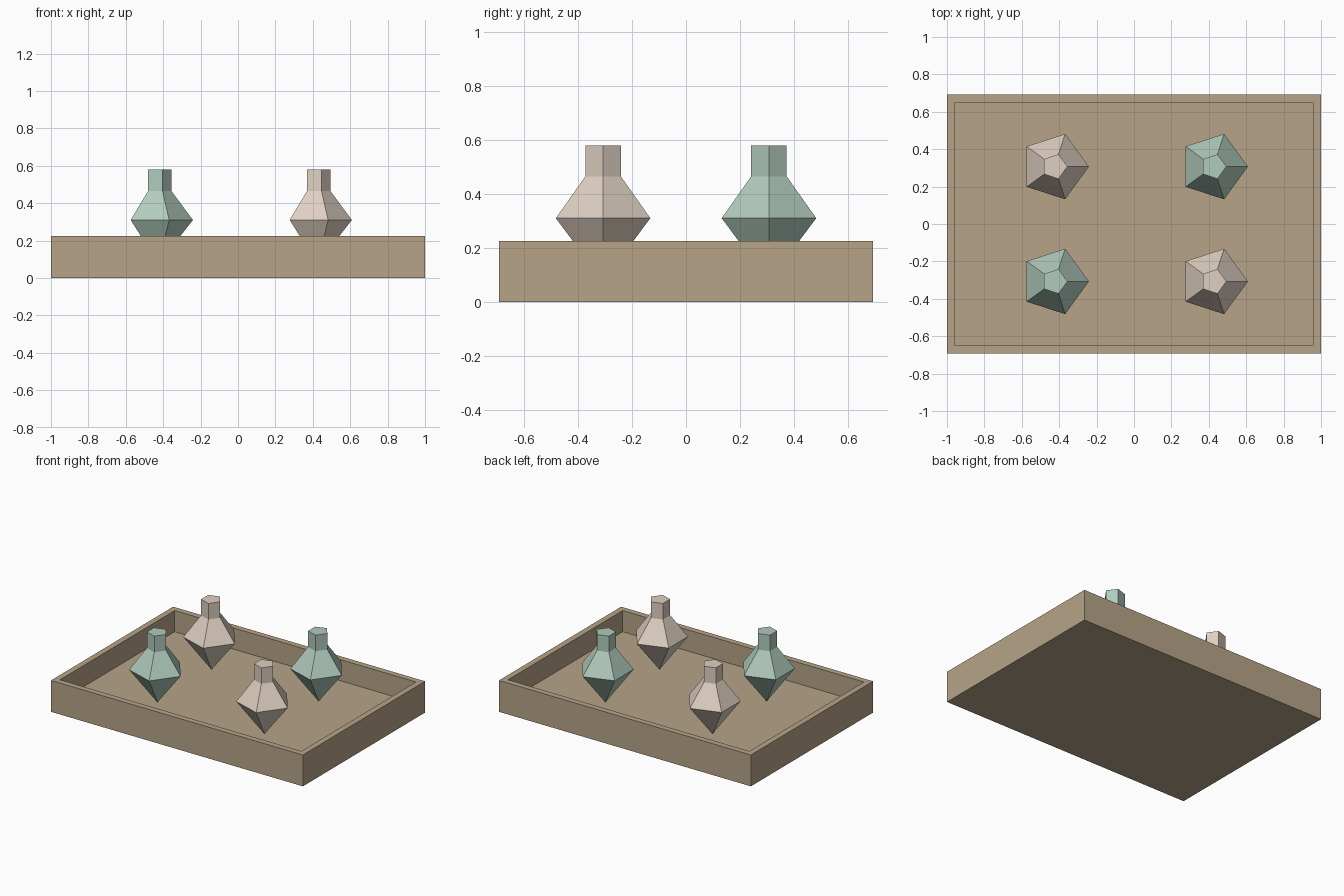
import bpy
import bmesh
from math import cos, sin, tau

cube = bpy.data.objects.get("Cube")
if cube:
    bpy.data.objects.remove(cube, do_unlink=True)


def make_material(name, rgb):
    """Flat material from 0-255 sRGB values, stored as linear."""
    linear = [((c / 255 + 0.055) / 1.055) ** 2.4 for c in rgb]
    mat = bpy.data.materials.new(name)
    mat.use_nodes = True
    mat.diffuse_color = (*linear, 1)
    bsdf = mat.node_tree.nodes["Principled BSDF"]
    bsdf.inputs["Base Color"].default_value = (*linear, 1)
    bsdf.inputs["Roughness"].default_value = 0.9
    return mat


def add_object(name, bm, mat, location=(0, 0, 0)):
    bmesh.ops.recalc_face_normals(bm, faces=bm.faces)
    mesh = bpy.data.meshes.new(name)
    bm.to_mesh(mesh)
    bm.free()
    mesh.materials.append(mat)
    obj = bpy.data.objects.new(name, mesh)
    obj.location = location
    bpy.context.collection.objects.link(obj)
    return obj


wood = make_material("tan wood", (183, 164, 136))
green = make_material("sage green", (177, 203, 189))
pink = make_material("pale pink", (223, 208, 194))

# Tray: a box whose top is inset for the rim and sunk to the floor
HEIGHT, RIM, FLOOR = 0.225, 0.06, 0.073
bm = bmesh.new()
bmesh.ops.create_cube(bm, size=1)
for v in bm.verts:
    v.co.x *= 2
    v.co.y *= 1.385
    v.co.z = (v.co.z + 0.5) * HEIGHT
top = max(bm.faces, key=lambda f: f.calc_center_median().z)
bmesh.ops.inset_region(bm, faces=[top], thickness=RIM)
walls = bmesh.ops.extrude_discrete_faces(bm, faces=[top])
for v in walls["faces"][0].verts:
    v.co.z = FLOOR
add_object("tray", bm, wood)


# Spinning tops: five-sided lathe from a pointed tip up to a flat stem
TIP = 0.075
PROFILE = [(0.184, 0.31), (0.069, 0.465), (0.069, 0.58)]
SIDES = 5


def spinning_top(name, x, y, mat):
    bm = bmesh.new()
    tip = bm.verts.new((0, 0, TIP))
    rings = [[bm.verts.new((r * cos(tau * i / SIDES), r * sin(tau * i / SIDES), z))
              for i in range(SIDES)] for r, z in PROFILE]
    for i in range(SIDES):
        j = (i + 1) % SIDES
        bm.faces.new((tip, rings[0][j], rings[0][i]))
        for low, high in zip(rings, rings[1:]):
            bm.faces.new((low[i], low[j], high[j], high[i]))
    bm.faces.new(rings[-1])
    add_object(name, bm, mat, (x, y, 0))


# Two of each colour on opposite corners
for side, sx in (("left", 1), ("right", -1)):
    for end, sy in (("front", -1), ("back", 1)):
        mat = green if sx == sy else pink
        spinning_top(f"spinning_top_{end}_{side}", 0.425 * sx, 0.307 * sy, mat)
